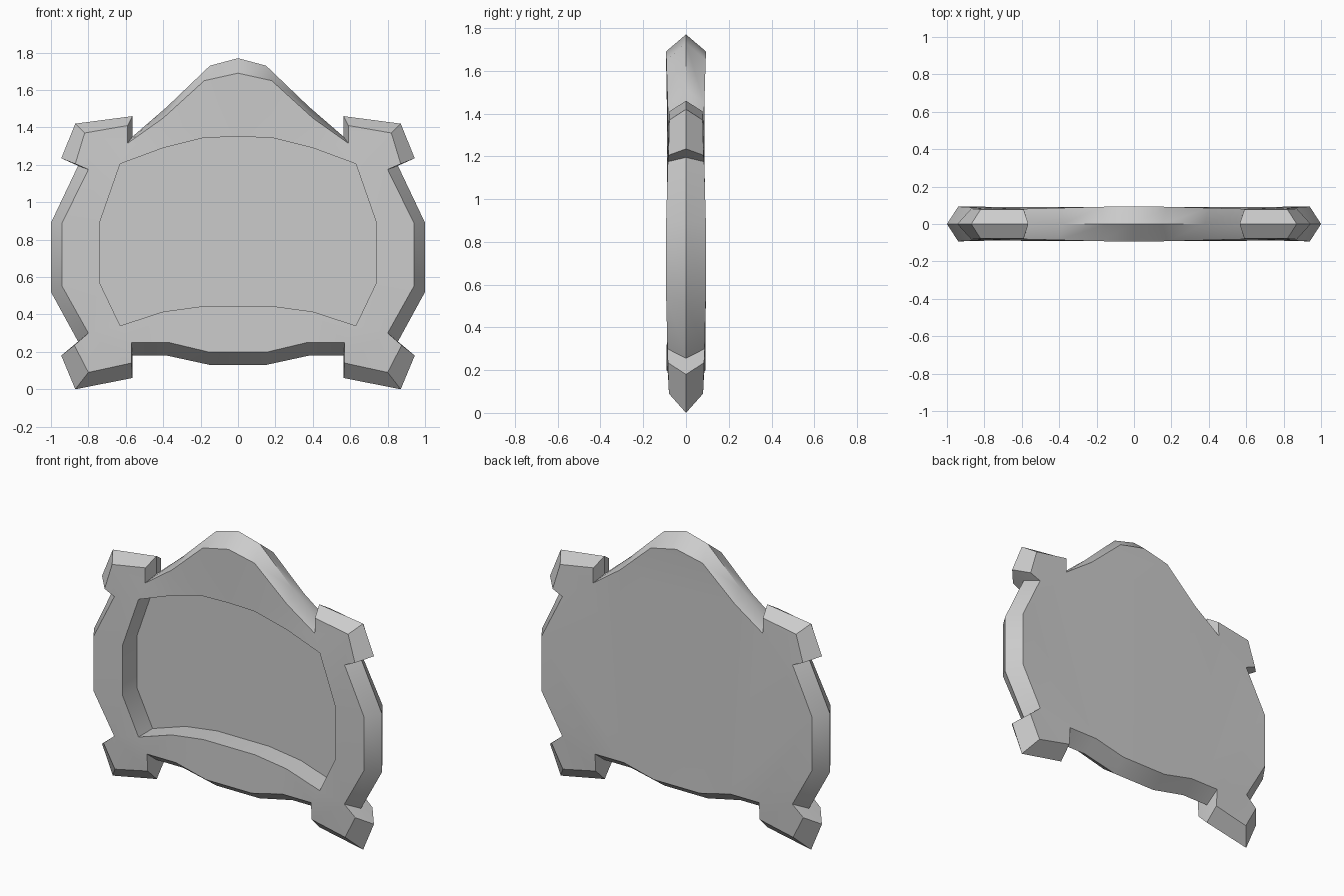
import bpy, bmesh

if "Cube" in bpy.data.objects:
    bpy.data.objects.remove(bpy.data.objects["Cube"])

# Right half of the outline, top to bottom: outer ridge x, z / face edge x, z / half thickness
OUTLINE = [
    (0.00, 1.77, 0.00, 1.69, 0.094),
    (0.15, 1.73, 0.18, 1.65, 0.092),
    (0.38, 1.51, 0.40, 1.45, 0.086),
    (0.565, 1.35, 0.59, 1.315, 0.081),
    (0.565, 1.46, 0.59, 1.41, 0.078),
    (0.87, 1.42, 0.82, 1.37, 0.078),
    (0.945, 1.235, 0.87, 1.205, 0.082),
    (0.855, 1.195, 0.80, 1.175, 0.085),
    (1.00, 0.89, 0.94, 0.89, 0.093),
    (1.00, 0.52, 0.94, 0.55, 0.093),
    (0.855, 0.255, 0.80, 0.30, 0.087),
    (0.945, 0.18, 0.875, 0.235, 0.085),
    (0.87, 0.00, 0.80, 0.09, 0.080),
    (0.565, 0.06, 0.57, 0.14, 0.082),
    (0.565, 0.18, 0.57, 0.25, 0.090),
    (0.38, 0.18, 0.37, 0.25, 0.090),
    (0.15, 0.13, 0.16, 0.20, 0.092),
    (0.00, 0.13, 0.00, 0.20, 0.092),
]
# Right half of the recess in the front face
RECESS = [(0, 1.35), (0.18, 1.345), (0.40, 1.29), (0.63, 1.205), (0.74, 0.89),
          (0.74, 0.57), (0.63, 0.34), (0.40, 0.415), (0.18, 0.445), (0, 0.445)]
FRONT_Y, FLOOR_Y = -0.088, 0.052

bm = bmesh.new()


def ring(half):
    """Closed mirrored loop of vertices from half-outline points."""
    pts = half + [(-x, y, z) for x, y, z in half[-2:0:-1]]
    return [bm.verts.new(p) for p in pts]


def bridge(a, b):
    n = len(a)
    for i in range(n):
        j = (i + 1) % n
        bm.faces.new((a[i], a[j], b[j], b[i]))


def cap(*rings):
    """Fill the area between closed loops (inner loops become holes)."""
    edges = []
    for r in rings:
        for i, v in enumerate(r):
            w = r[(i + 1) % len(r)]
            edges.append(bm.edges.get((v, w)) or bm.edges.new((v, w)))
    bmesh.ops.triangle_fill(bm, use_beauty=True, use_dissolve=False,
                            edges=edges, normal=(0, -1, 0))


# Plate edge: ridge in the middle, chamfered to front and back
front = ring([(p[2], -p[4], p[3]) for p in OUTLINE])
ridge = ring([(p[0], 0, p[1]) for p in OUTLINE])
back = ring([(p[2], p[4], p[3]) for p in OUTLINE])
bridge(front, ridge)
bridge(ridge, back)

# Recess walls
rim = ring([(x, FRONT_Y, z) for x, z in RECESS])
floor = ring([(x, FLOOR_Y, z) for x, z in RECESS])
bridge(rim, floor)

# Front border, recess floor and back face
cap(front, rim)
cap(floor)
cap(back)
bmesh.ops.recalc_face_normals(bm, faces=bm.faces[:])

mesh = bpy.data.meshes.new("shield_plate")
bm.to_mesh(mesh)
bm.free()
plate = bpy.data.objects.new("shield_plate", mesh)
bpy.context.collection.objects.link(plate)
bpy.context.view_layer.objects.active = plate
plate.select_set(True)
bpy.ops.object.shade_smooth_by_angle(angle=0.6)
